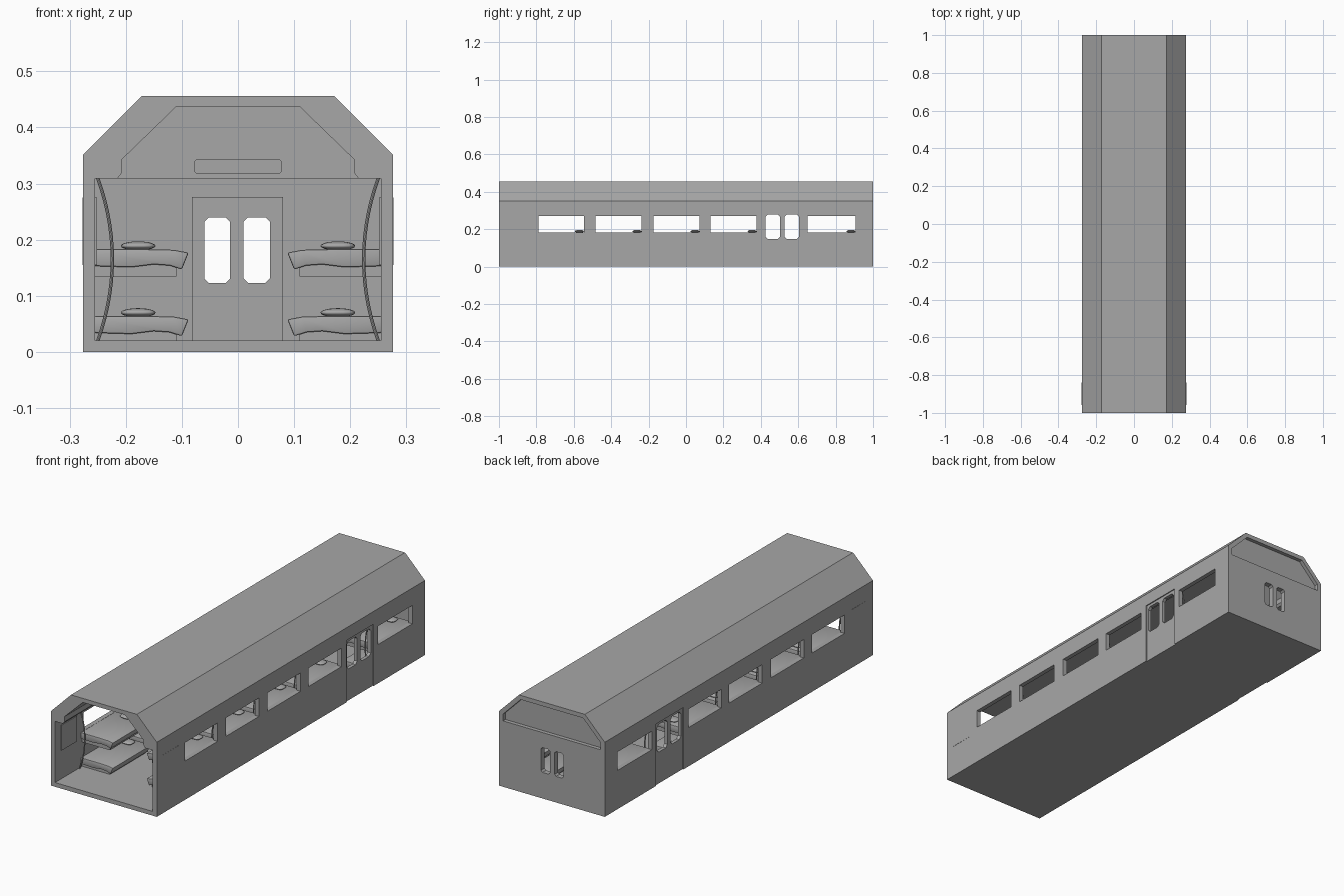
import bpy, bmesh, math

if "Cube" in bpy.data.objects:
    bpy.data.objects.remove(bpy.data.objects["Cube"])

def prism(name, pts, y0, y1, axis='Y'):
    """Extrude a closed profile: (x,z) along y, or (y,z) along x."""
    bm = bmesh.new()
    place = (lambda a, b, t: (a, t, b)) if axis == 'Y' else (lambda a, b, t: (t, a, b))
    face = bm.faces.new([bm.verts.new(place(a, b, y0)) for a, b in pts])
    ext = bmesh.ops.extrude_face_region(bm, geom=[face])
    verts = [v for v in ext['geom'] if isinstance(v, bmesh.types.BMVert)]
    d = y1 - y0
    bmesh.ops.translate(bm, verts=verts, vec=(0, d, 0) if axis == 'Y' else (d, 0, 0))
    bmesh.ops.recalc_face_normals(bm, faces=bm.faces)
    me = bpy.data.meshes.new(name)
    bm.to_mesh(me)
    bm.free()
    ob = bpy.data.objects.new(name, me)
    bpy.context.collection.objects.link(ob)
    return ob

def rect(a0, a1, b0, b1, c=0):
    if not c:
        return [(a0, b0), (a1, b0), (a1, b1), (a0, b1)]
    return [(a0 + c, b0), (a1 - c, b0), (a1, b0 + c), (a1, b1 - c),
            (a1 - c, b1), (a0 + c, b1), (a0, b1 - c), (a0, b0 + c)]

def box(name, x0, x1, y0, y1, z0, z1):
    return prism(name, rect(x0, x1, z0, z1), y0, y1)

def sym(half):
    """Complete a right-hand half profile by mirroring it."""
    return half + [(-x, z) for x, z in reversed(half)]

def activate(ob):
    bpy.ops.object.select_all(action='DESELECT')
    ob.select_set(True)
    bpy.context.view_layer.objects.active = ob

def apply(ob, mod):
    activate(ob)
    bpy.ops.object.modifier_apply(modifier=mod.name)

def cut(ob, cutters, keep=False):
    for c in cutters:
        m = ob.modifiers.new("cut", 'BOOLEAN')
        m.operation, m.solver, m.object = 'DIFFERENCE', 'EXACT', c
        apply(ob, m)
        if not keep:
            bpy.data.objects.remove(c)

def mirror(ob):
    apply(ob, ob.modifiers.new("mirror", 'MIRROR'))
    return ob

# Carriage shell
shell = prism("carriage_shell", sym([(.276, 0), (.276, .352), (.172, .456)]), -1, 1)
cut(shell, [
    box("cabin_cutter", -.255, .255, -1.1, .98, .02, .309),
    prism("ceiling_cutter", sym([(.215, .3), (.215, .309), (.207, .319), (.207, .343), (.11, .437)]), -1.1, .962),
    prism("end_recess_cutter", sym([(.255, .311), (.255, .343), (.163, .436)]), .982, 1.1),
])

# Side windows and side doors, cut straight through both walls
windows = [(-.788, -.546), (-.485, -.238), (-.174, .072), (.131, .377), (.649, .906)]
cutters = [prism("window_cutter", rect(a, b, .183, .27), -.4, .4, 'X') for a, b in windows]
cutters += [prism("door_window_cutter", rect(a, b, .148, .279, .012), -.4, .4, 'X')
            for a, b in ((.425, .502), (.526, .603))]
for x0, x1 in ((-.4, -.271), (.271, .4)):
    cutters.append(box("door_recess_cutter", x0, x1, .414, .618, -.1, .292))
cut(shell, cutters)

# End doors with two chamfered windows
end_cutters = [prism("end_window_cutter", rect(a, b, .123, .24, .008), .9, 1.1)
               for a, b in ((-.06, -.014), (.01, .057))]
cut(shell, end_cutters, keep=True)
end_door = box("end_door", -.082, .08, .974, .981, .019, .276)
cut(end_door, end_cutters)
prism("display_panel", rect(-.078, .078, .318, .343, .004), .952, .964)

# Blank panels near the open end
mirror(box("wall_panel", .2515, .2768, -.957, -.84, .155, .275))

# Bunks: two levels at each window, on both sides
mattress_profile = [(.256, 0), (.19, -.002), (.15, .003), (.122, .001), (.1, -.006),
                    (.088, .024), (.115, .029), (.16, .03), (.256, .03)]
for i, (a, b) in enumerate(windows):
    y0, y1 = b - .262, b + .018
    for level, z in (("lower", .034), ("upper", .153)):
        base_z = .019 if level == "lower" else .134
        mirror(box(f"{level}_bunk_base_{i}", .11, .256, y0 + .01, y1 - .01, base_z, z + .005))
        bed = prism(f"{level}_mattress_{i}", [(x, z + dz) for x, dz in mattress_profile], y0, y1)
        bev = bed.modifiers.new("soft", 'BEVEL')
        bev.width, bev.segments = .003, 2
        apply(bed, bev)
        mirror(bed)
        activate(bed)
        bpy.ops.object.shade_smooth_by_angle(angle=math.radians(40))

        # Pillow
        bpy.ops.mesh.primitive_uv_sphere_add(segments=20, ring_count=10, radius=1)
        pillow = bpy.context.object
        pillow.name = f"{level}_pillow_{i}"
        for v in pillow.data.vertices:
            x, y, h = v.co
            f = max(abs(x), abs(y)) or 1
            s = (math.hypot(x, y) / f) ** .6
            v.co = (.178 + .031 * x * s, b - .024 + .024 * y * s, z + .036 + .008 * h)
        mirror(pillow)
        activate(pillow)
        bpy.ops.object.shade_smooth()

    # Bowed grab pole in front of each bunk stack
    cu = bpy.data.curves.new(f"grab_pole_{i}", 'CURVE')
    cu.dimensions, cu.bevel_depth, cu.bevel_resolution = '3D', .003, 2
    sp = cu.splines.new('POLY')
    n = 14
    sp.points.add(n)
    for k in range(n + 1):
        t = 2 * k / n - 1
        sp.points[k].co = (.224 + .026 * t * t, y0 - .015, .165 + .145 * t, 1)
    pole = bpy.data.objects.new(cu.name, cu)
    bpy.context.collection.objects.link(pole)
    activate(pole)
    bpy.ops.object.convert(target='MESH')
    mirror(bpy.context.object)
    bpy.ops.object.shade_smooth_by_angle()

# Dark grey paint on every part
paint = bpy.data.materials.new("dark_grey")
paint.diffuse_color = (.39, .39, .39, 1)
paint.use_nodes = True
paint.node_tree.nodes["Principled BSDF"].inputs["Base Color"].default_value = paint.diffuse_color
for ob in bpy.data.objects:
    if ob.type == 'MESH':
        ob.data.materials.clear()
        ob.data.materials.append(paint)
